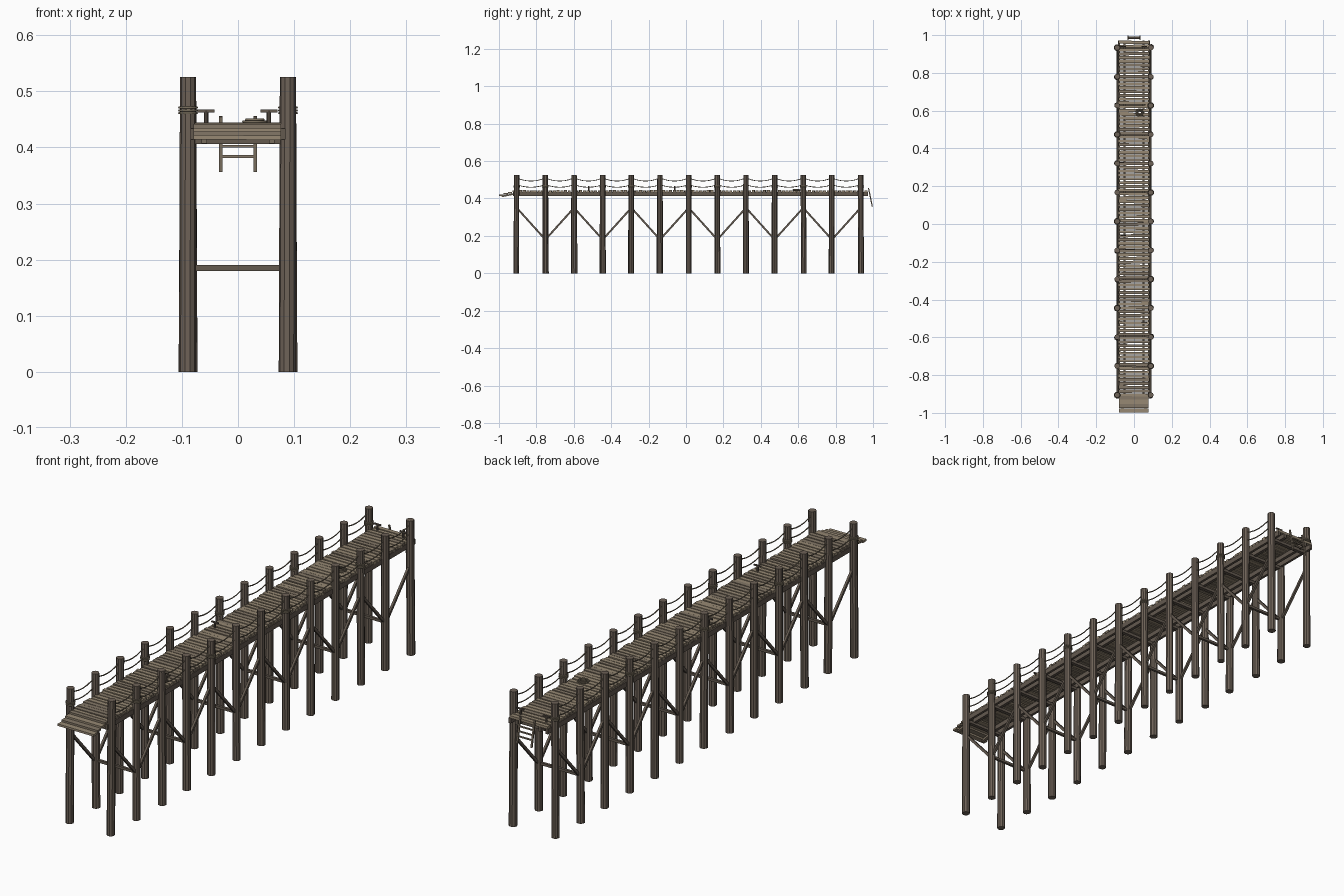
import bpy, bmesh, math, random
from mathutils import Vector, Matrix

if "Cube" in bpy.data.objects:
    bpy.data.objects.remove(bpy.data.objects["Cube"])
rng = random.Random(4)


def material(name, rgb):
    m = bpy.data.materials.new(name)
    m.use_nodes = True
    m.diffuse_color = (*rgb, 1)
    m.node_tree.nodes["Principled BSDF"].inputs["Base Color"].default_value = (*rgb, 1)
    return m


PILE = material("weathered pile brown", (0.155, 0.122, 0.096))
BEAM = material("dark beam brown", (0.125, 0.1, 0.078))
PLANK = material("pale plank tan", (0.31, 0.25, 0.175))
WORN = material("worn plank brown", (0.23, 0.185, 0.135))
ROPE = material("rope brown", (0.2, 0.165, 0.115))


def box(bm, p, q, w, h, mat=0):
    """Square-cut timber from p to q, w wide and h deep."""
    p, q = Vector(p), Vector(q)
    d = q - p
    z = Vector((0, 0, 1)) if abs(d.normalized().z) < 0.95 else Vector((0, 1, 0))
    x = d.normalized()
    y = z.cross(x).normalized()
    rot = Matrix((x, y, x.cross(y))).transposed().to_4x4()
    m = Matrix.Translation((p + q) / 2) @ rot @ Matrix.Diagonal((d.length, w, h, 1))
    verts = bmesh.ops.create_cube(bm, size=1, matrix=m)["verts"]
    for f in {f for v in verts for f in v.link_faces}:
        f.material_index = mat


def post(bm, p, q, r1, r2, sides=10):
    """Round timber from p to q."""
    p, q = Vector(p), Vector(q)
    m = Matrix.Translation((p + q) / 2) @ (q - p).to_track_quat('Z', 'Y').to_matrix().to_4x4()
    bmesh.ops.create_cone(bm, cap_ends=True, segments=sides, radius1=r1, radius2=r2,
                          depth=(q - p).length, matrix=m)


def finish(bm, name, *mats):
    me = bpy.data.meshes.new(name)
    bm.to_mesh(me)
    bm.free()
    for m in mats:
        me.materials.append(m)
    ob = bpy.data.objects.new(name, me)
    bpy.context.collection.objects.link(ob)
    return ob


def rope(name, points, radius, cyclic=False):
    cu = bpy.data.curves.new(name, 'CURVE')
    cu.dimensions = '3D'
    cu.bevel_depth = radius
    cu.bevel_resolution = 1
    cu.use_fill_caps = True
    sp = cu.splines.new('POLY')
    sp.points.add(len(points) - 1)
    for pt, co in zip(sp.points, points):
        pt.co = (*co, 1)
    sp.use_cyclic_u = cyclic
    cu.materials.append(ROPE)
    ob = bpy.data.objects.new(name, cu)
    bpy.context.collection.objects.link(ob)


BAYS = 12
ROWS = [-0.905 + 0.1532 * i for i in range(BAYS + 1)]
X = 0.089

# Piles in pairs, each leaning a little
bm = bmesh.new()
for y in ROWS:
    for s in (-1, 1):
        foot = (s * X + rng.uniform(-.002, .002), y + rng.uniform(-.004, .004), 0)
        post(bm, foot, (s * X, y, 0.525), rng.uniform(.0145, .016), 0.0145)
finish(bm, "piles", PILE)

# Zigzag side braces and low cross ties
bm = bmesh.new()
for s in (-1, 1):
    for i in range(BAYS):
        z0, z1 = (0.35, 0.18) if i % 2 == 0 else (0.18, 0.35)
        box(bm, (s * X, ROWS[i], z0), (s * X, ROWS[i + 1], z1), 0.009, 0.010)
finish(bm, "side_braces", BEAM)
bm = bmesh.new()
for y in ROWS[1::2]:
    box(bm, (-X, y, 0.185), (X, y, 0.185), 0.010, 0.010)
finish(bm, "cross_ties", BEAM)

# Cap beams and lengthwise stringers under the deck
bm = bmesh.new()
for y in ROWS:
    box(bm, (-X, y, 0.412), (X, y, 0.412), 0.014, 0.012)
finish(bm, "cap_beams", BEAM)
bm = bmesh.new()
for s in (-1, 1):
    box(bm, (s * 0.08, -0.925, 0.424), (s * 0.08, 0.972, 0.424), 0.010, 0.020)
    box(bm, (s * 0.05, -0.925, 0.424), (s * 0.05, 0.972, 0.424), 0.012, 0.018)
finish(bm, "stringers", BEAM)

# Deck planks with uneven ends, gaps and wear
bm = bmesh.new()
COUNT = 94
pitch = (0.972 + 0.915) / COUNT
for i in range(COUNT):
    y = -0.915 + pitch * (i + 0.5)
    e = [rng.uniform(0.079, 0.086) for _ in range(2)]
    t = rng.uniform(-.0012, .0012)
    z = 0.4385 + rng.uniform(-.001, .001)
    box(bm, (-e[0], y - t, z), (e[1], y + t, z), pitch - rng.uniform(.002, .006), 0.010,
        int(rng.random() < 0.4))
finish(bm, "deck_planks", PLANK, WORN)

# Sloping landing boards at the front
bm = bmesh.new()
for i in range(4):
    y, z = -0.9875 + 0.0235 * i, 0.418 + 0.0065 * i
    box(bm, (-0.079, y, z), (0.077, y, z + rng.uniform(-.001, .001)), 0.0225, 0.008, i % 2)
for s in (-1, 1):
    box(bm, (s * 0.06, -0.985, 0.411), (s * 0.06, -0.9, 0.428), 0.010, 0.008, 1)
finish(bm, "landing_boards", PLANK, WORN)

# Sagging hand ropes between the piles
for side, s in (("left", 1), ("right", -1)):
    for level, z, sag in (("upper", 0.51, 0.017), ("lower", 0.474, 0.014)):
        pts = []
        for i in range(BAYS):
            for k in range(6):
                u = k / 6
                pts.append((s * X, ROWS[i] + 0.1532 * u, z - sag * 4 * u * (1 - u)))
        pts.append((s * X, ROWS[-1], z))
        rope(f"{level}_rope_{side}", pts, 0.0022)


def ring(cx, cy, z, r, n=12):
    return [(cx + r * math.cos(k * math.tau / n), cy + r * math.sin(k * math.tau / n), z)
            for k in range(n)]


# Rope lashings round the piles
for i, y in enumerate(ROWS):
    for s in (-1, 1):
        if (i + s) % 3 == 2:
            for k in range(3):
                rope("lashing", ring(s * X, y, 0.461 + 0.005 * k, 0.0155), 0.0022, True)

# Coil of rope on the deck
for k in range(3):
    rope("rope_coil", ring(0.03, 0.59, 0.446 + 0.003 * (k % 2), 0.010 + 0.005 * k, 14), 0.0026, True)

# Mooring cleats
bm = bmesh.new()
for x, y in ((-0.057, 0.94), (0.055, 0.94), (-0.057, -0.06), (0.055, -0.52)):
    post(bm, (x, y, 0.44), (x, y, 0.466), 0.004, 0.004, 8)
    box(bm, (x - 0.015, y, 0.465), (x + 0.015, y, 0.465), 0.006, 0.005)
finish(bm, "mooring_cleats", BEAM)

# Hanging ladder at the back end
bm = bmesh.new()
for s in (-1, 1):
    box(bm, (s * 0.031, 0.976, 0.455), (s * 0.031, 0.996, 0.357), 0.006, 0.006)
for z in (0.384, 0.402, 0.42):
    y = 0.976 + 0.02 * (0.455 - z) / 0.098
    box(bm, (-0.031, y, z), (0.031, y, z), 0.005, 0.005)
finish(bm, "end_ladder", WORN)
